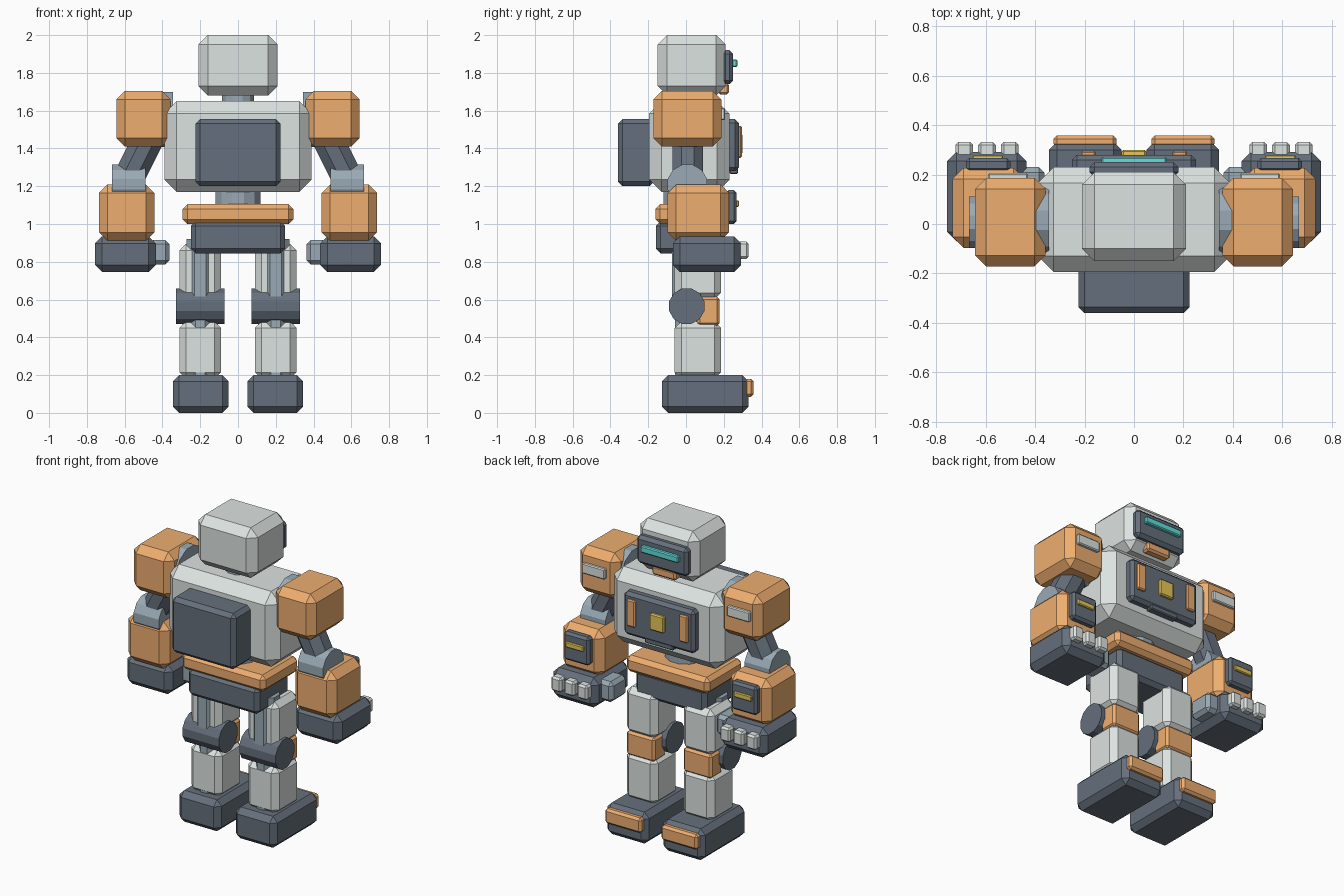
import bpy, bmesh, math
from mathutils import Vector, Matrix

if "Cube" in bpy.data.objects:
    bpy.data.objects.remove(bpy.data.objects["Cube"])

COLORS = {
    "light": (0.72, 0.77, 0.75, 1), "orange": (0.85, 0.42, 0.16, 1),
    "dark": (0.13, 0.16, 0.20, 1), "steel": (0.32, 0.40, 0.46, 1),
    "yellow": (0.80, 0.58, 0.10, 1), "cyan": (0.12, 0.75, 0.72, 1),
}
MATS = {}
for key, col in COLORS.items():
    MATS[key] = bpy.data.materials.new(key)
    MATS[key].diffuse_color = col


def finish(name, bm, color):
    bmesh.ops.recalc_face_normals(bm, faces=bm.faces)
    me = bpy.data.meshes.new(name)
    bm.to_mesh(me)
    bm.free()
    me.materials.append(MATS[color])
    ob = bpy.data.objects.new(name, me)
    bpy.context.collection.objects.link(ob)
    return ob


def box(name, color, x, y, z, chamfer):
    """Chamfered block given as (min, max) per axis."""
    bm = bmesh.new()
    bmesh.ops.create_cube(bm, size=1)
    for v in bm.verts:
        v.co = [(r[0] + r[1]) / 2 + c * (r[1] - r[0]) for r, c in zip((x, y, z), v.co)]
    bmesh.ops.bevel(bm, geom=bm.edges[:], offset=chamfer, segments=1,
                    profile=0.5, affect='EDGES')
    return finish(name, bm, color)


def rod(name, color, a, b, radius, sides):
    """Flat-sided cylinder between two points."""
    a, b = Vector(a), Vector(b)
    bm = bmesh.new()
    bmesh.ops.create_cone(bm, cap_ends=True, segments=sides, radius1=radius,
                          radius2=radius, depth=(b - a).length)
    rot = (b - a).to_track_quat('Z', 'Y').to_matrix().to_4x4()
    turn = Matrix.Rotation(math.pi / sides, 4, 'Z')
    bm.transform(Matrix.Translation((a + b) / 2) @ rot @ turn)
    return finish(name, bm, color)


def span(center, half):
    return (center - half, center + half)


# Head, face and neck
box("head", "light", (-.21, .21), (-.15, .21), (1.68, 2.0), .05)
box("visor", "dark", (-.18, .18), (.19, .25), (1.74, 1.92), .02)
box("visor_light", "cyan", (-.132, .132), (.24, .272), (1.83, 1.872), .006)
box("chin", "orange", (-.085, .085), (.17, .228), (1.685, 1.745), .012)
rod("neck", "steel", (0, .02, 1.6), (0, .02, 1.72), .088, 12)

# Torso, chest panel and backpack
box("torso", "light", (-.39, .39), (-.195, .23), (1.17, 1.65), .065)
box("backpack", "dark", (-.225, .225), (-.36, -.17), (1.2, 1.555), .024)
box("chest_panel", "dark", (-.25, .25), (.21, .28), (1.28, 1.555), .02)
box("chest_badge", "yellow", (-.05, .05), (.27, .3), (1.37, 1.475), .007)
box("chest_vent", "dark", (-.1, .1), (.23, .275), (1.265, 1.3), .006)

# Waist, belt and pelvis
rod("waist", "steel", (0, 0, .98), (0, 0, 1.22), .122, 12)
box("belt", "orange", (-.293, .293), (-.162, .2), (1.0, 1.105), .025)
box("pelvis", "dark", (-.25, .25), (-.16, .165), (.845, 1.015), .025)

for s, side in ((-1, "left"), (1, "right")):
    def mx(lo, hi):
        return tuple(sorted((s * lo, s * hi)))

    def part(name, color, x, y, z, chamfer):
        box(f"{name}_{side}", color, mx(*x), y, z, chamfer)

    def bar(name, color, a, b, radius, sides):
        rod(f"{name}_{side}", color, (s * a[0], *a[1:]), (s * b[0], *b[1:]), radius, sides)

    # Chest bars
    part("chest_bar", "orange", (.155, .215), (.26, .296), (1.35, 1.52), .007)

    # Shoulder and upper arm
    part("shoulder", "orange", (.358, .643), (-.172, .187), (1.41, 1.705), .045)
    part("shoulder_strip", "light", (.43, .59), (.175, .207), (1.55, 1.615), .006)
    bar("shoulder_joint", "steel", (.345, .015, 1.553), (.5, .015, 1.553), .15, 12)
    bar("upper_arm", "dark", (.45, .01, 1.5), (.59, .01, 1.22), .088, 8)
    bar("elbow", "steel", (.49, .007, 1.21), (.667, .007, 1.21), .108, 12)

    # Forearm with wrist display
    part("forearm", "orange", (.443, .735), (-.097, .227), (.91, 1.21), .045)
    part("wrist_panel", "dark", (.5, .68), (.21, .268), (1.0, 1.18), .015)
    part("wrist_light", "yellow", (.53, .655), (.255, .28), (1.09, 1.125), .005)

    # Hand, thumb and knuckles
    part("hand", "dark", (.435, .757), (-.07, .292), (.745, .935), .038)
    part("thumb", "steel", (.363, .47), (.07, .23), (.785, .915), .022)
    for i in range(3):
        part(f"knuckle_{i + 1}", "light", span(.595 + (i - 1) * .092, .036),
             (.27, .332), (.815, .907), .012)

    # Leg
    bar("thigh_rod", "steel", (.2, 0, .52), (.2, 0, .92), .08, 8)
    bar("shin_rod", "steel", (.2, 0, .2), (.2, 0, .56), .063, 8)
    part("thigh", "light", (.09, .31), (-.06, .185), (.6, .895), .035)
    part("knee", "orange", (.1, .3), (.06, .178), (.46, .615), .015)
    bar("knee_joint", "dark", (.072, .004, .565), (.328, .004, .565), .097, 12)
    part("shin", "light", (.09, .31), (-.06, .185), (.18, .485), .035)

    # Foot
    part("foot", "dark", (.05, .345), (-.127, .332), (0, .2), .033)
    part("toe_cap", "orange", (.07, .326), (.31, .358), (.085, .18), .014)

for m in bpy.data.materials:
    if m.users and not m.is_grease_pencil:
        m.use_nodes = True
        m.node_tree.nodes["Principled BSDF"].inputs["Base Color"].default_value = m.diffuse_color
